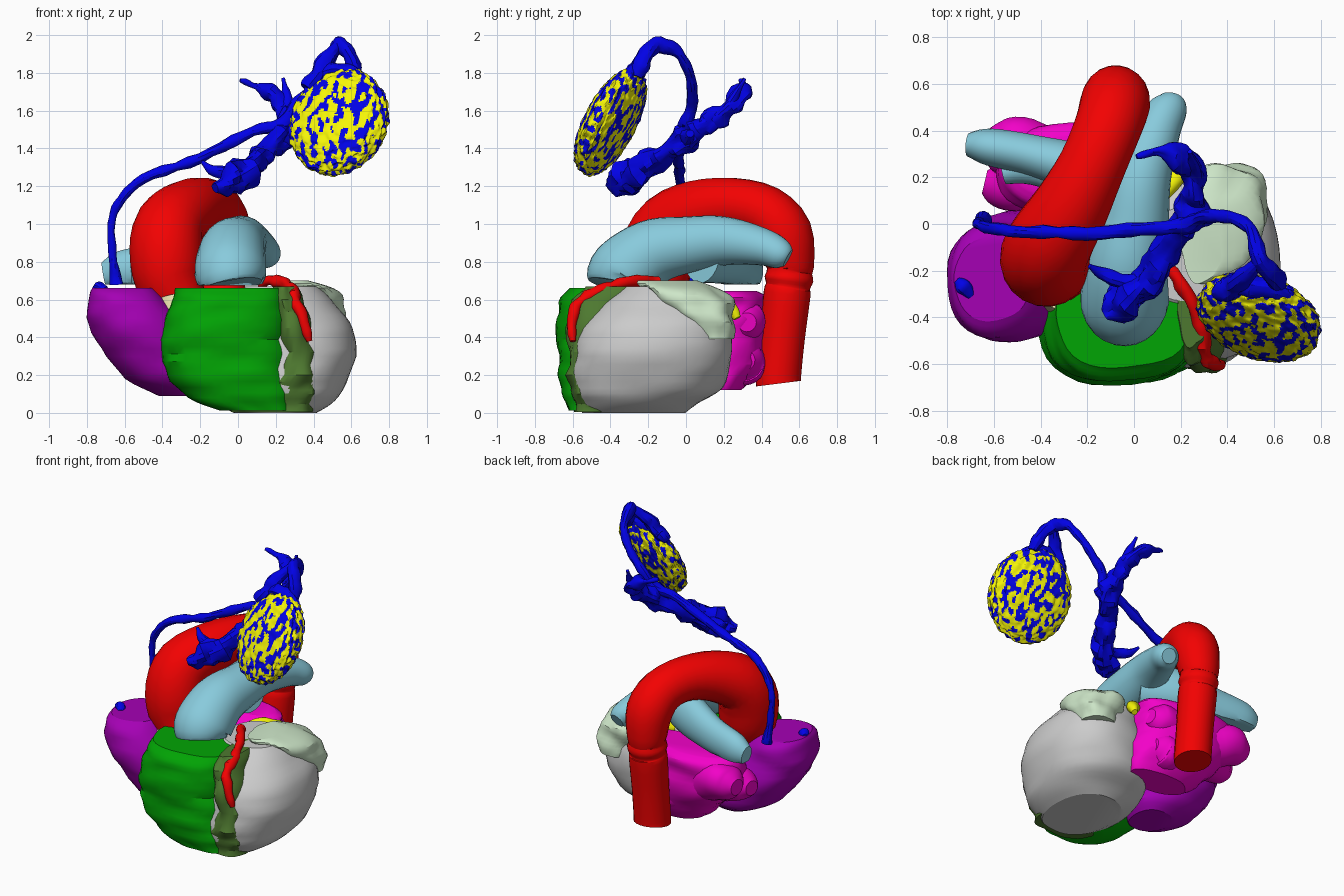
import bpy, bmesh, math
from mathutils import Vector, Matrix, noise

MATS = {}


def mat(name, rgb):
    m = bpy.data.materials.new(name)
    m.diffuse_color = (*[c ** 2.2 for c in rgb], 1)
    MATS[name] = m


for n, c in {"red": (0.95, 0.03, 0.03), "green": (0.03, 0.64, 0.05), "olive": (0.31, 0.47, 0.2),
             "mint": (0.8, 0.9, 0.78), "purple": (0.64, 0.02, 0.7), "magenta": (0.95, 0.03, 0.78),
             "sky": (0.53, 0.79, 0.86), "blue": (0.03, 0.03, 0.9), "yellow": (0.96, 0.96, 0.06),
             "cream": (0.92, 0.88, 0.68), "grey": (0.75, 0.75, 0.75)}.items():
    mat(n, c)


def finish(name, bm, colours, angle=28):
    bmesh.ops.recalc_face_normals(bm, faces=bm.faces)
    me = bpy.data.meshes.new(name)
    bm.to_mesh(me)
    bm.free()
    for c in colours:
        me.materials.append(MATS[c])
    me.shade_smooth()
    me.set_sharp_from_angle(angle=math.radians(angle))
    ob = bpy.data.objects.new(name, me)
    bpy.context.collection.objects.link(ob)
    return ob


def resample(rows, n):
    """Catmull-Rom through tuples of any length."""
    rows = [Vector(r) for r in rows]
    out = []
    for i in range(len(rows) - 1):
        p0, p1, p2 = rows[max(i - 1, 0)], rows[i], rows[i + 1]
        p3 = rows[min(i + 2, len(rows) - 1)]
        for j in range(n):
            t = j / n
            out.append(0.5 * (2 * p1 + (p2 - p0) * t + (2 * p0 - 5 * p1 + 4 * p2 - p3) * t * t
                              + (3 * p1 - p0 - 3 * p2 + p3) * t ** 3))
    return out + [rows[-1]]


def skin(name, rings, colour):
    bm = bmesh.new()
    vs = [[bm.verts.new(p) for p in ring] for ring in rings]
    k = len(vs[0])
    for a, b in zip(vs, vs[1:]):
        for i in range(k):
            bm.faces.new((a[i], a[(i + 1) % k], b[(i + 1) % k], b[i]))
    bm.faces.new(vs[0])
    bm.faces.new(vs[-1])
    return finish(name, bm, [colour])


def loft(name, colour, rows, wob=0.012, power=2.2, n=4, k=40):
    """Stack of horizontal slices: (z, cx, cy, rx, ry)."""
    rings = []
    for z, cx, cy, rx, ry in resample(rows, n):
        ring = []
        for i in range(k):
            a = math.tau * i / k
            c, s = math.cos(a), math.sin(a)
            f = (abs(c) ** power + abs(s) ** power) ** (-1 / power)
            f *= 1 + wob * 4 * noise.noise(Vector((c * 1.5, s * 1.5, z * 14)))
            ring.append((cx + rx * f * c, cy + ry * f * s, z))
        rings.append(ring)
    return skin(name, rings, colour)


def sweep(name, colour, rows, rough=0.0, n=5, k=24, freq=14, tall=1.0, floor=0.0):
    """Round tube along (x, y, z, radius); tall stretches it in z, floor flattens its underside."""
    pts = resample(rows, n)
    ps = [Vector(p[:3]) for p in pts]
    rings, nrm = [], None
    for i, p in enumerate(ps):
        t = (ps[min(i + 1, len(ps) - 1)] - ps[max(i - 1, 0)]).normalized()
        if nrm is None:
            nrm = t.orthogonal()
        nrm = (nrm - t * nrm.dot(t)).normalized()
        b = t.cross(nrm)
        ring = []
        for j in range(k):
            a = math.tau * j / k
            d = nrm * math.cos(a) + b * math.sin(a)
            r = pts[i][3]
            q = d * r * (1 + rough * noise.noise((p + d * r) * freq))
            q = p + Vector((q.x, q.y, q.z * tall))
            q.z = max(q.z, floor)
            ring.append(q)
        rings.append(ring)
    return skin(name, rings, colour)


# Ventricles and the wall between them
loft("left_ventricle", "grey", [(0, .2, -.28, .22, .27), (.05, .2, -.26, .3, .32), (.13, .22, -.21, .34, .4),
     (.3, .27, -.18, .35, .42), (.45, .28, -.16, .33, .39), (.58, .25, -.13, .26, .31),
     (.67, .23, -.13, .19, .2)], 0.008, 2.3)
loft("right_ventricle", "green", [(.012, .1, -.5, .19, .12), (.08, .02, -.46, .28, .19), (.2, -.04, -.43, .33, .24),
     (.35, -.07, -.4, .35, .28), (.5, -.06, -.4, .33, .28), (.61, -.05, -.4, .30, .26),
     (.66, -.05, -.39, .28, .23)], 0.018, 2.6)
loft("septum", "olive", [(.006, .2, -.47, .22, .12), (.1, .24, -.46, .19, .14), (.2, .31, -.46, .12, .16),
     (.45, .3, -.44, .1, .18), (.6, .26, -.41, .08, .18), (.67, .25, -.37, .06, .16)], 0.05)

# Atria
loft("right_atrium", "purple", [(.09, -.29, -.18, .13, .14), (.18, -.35, -.18, .24, .24), (.34, -.46, -.21, .27, .27),
     (.5, -.55, -.24, .25, .26), (.62, -.6, -.24, .19, .23), (.66, -.61, -.24, .16, .18)], 0.015)
loft("left_atrium", "magenta", [(.12, -.04, .18, .22, .11), (.22, -.09, .19, .29, .18), (.38, -.18, .21, .36, .21),
     (.53, -.22, .23, .38, .2), (.61, -.22, .24, .36, .18), (.645, -.22, .24, .31, .13)], 0.025)
for i, (x, y, z, r) in enumerate([(-.58, .34, .49, .11), (-.58, .17, .42, .1), (.08, .31, .48, .1), (.05, .3, .28, .11)]):
    sweep(f"pulmonary_vein_{i + 1}", "magenta",
          [(-.25, .24, .42, r * 1.3), (x * .7 - .07, y * .8 + .05, z, r * 1.2), (x, y, z, r),
           (x + math.copysign(.06, x), y + .01, z, r * .5)], 0.15, freq=6)
loft("left_atrial_appendage", "mint", [(.39, .44, .15, .11, .1), (.48, .42, .12, .15, .14), (.58, .38, .05, .18, .2),
     (.66, .34, -.04, .15, .2), (.7, .29, -.09, .09, .15)], 0.05)

# Aorta, with slight ridges on the descending part
sweep("aorta", "red", [(-.3, -.2, .58, .14), (-.36, -.17, .7, .185), (-.38, -.15, .86, .195), (-.36, -.08, .99, .185),
      (-.27, .07, 1.07, .165), (-.18, .25, 1.1, .145), (-.11, .42, 1.06, .145), (-.08, .52, .95, .15),
      (-.08, .55, .79, .13), (-.08, .548, .75, .12), (-.08, .545, .71, .13), (-.08, .54, .67, .118),
      (-.08, .535, .63, .125), (-.08, .51, .4, .12), (-.08, .49, .2, .12), (-.08, .49, .155, .12)], n=3, k=20)
sweep("aortic_root", "cream", [(-.28, -.26, .45, .14), (-.29, -.25, .52, .15), (-.3, -.23, .6, .14)])

# Pulmonary artery
sweep("pulmonary_trunk", "sky", [(-.03, -.36, .67, .16), (-.04, -.33, .74, .19), (-.03, -.18, .85, .175), (0, .0, .89, .15),
      (.03, .2, .91, .13), (.1, .4, .88, .1), (.15, .5, .84, .08), (.16, .54, .82, .05)], floor=.675)
sweep("pulmonary_right_branch", "sky", [(.02, .08, .85, .12), (-.2, .22, .83, .11), (-.42, .29, .78, .09),
      (-.62, .33, .75, .08), (-.71, .34, .73, .05)], tall=1.35, floor=.68)
sweep("pulmonary_lower_branch", "sky", [(-.1, .15, .8, .1), (-.4, .24, .75, .08), (-.56, .22, .73, .05)], floor=.68)

# Coronary vessels
sweep("coronary_artery", "red", [(.13, -.15, .69, .03), (.2, -.26, .7, .03), (.28, -.42, .66, .03), (.31, -.57, .58, .028),
      (.35, -.6, .48, .025), (.38, -.6, .38, .018)], 0.6)
sweep("coronary_vein", "yellow", [(.05, .06, .62, .03), (.12, .13, .62, .04), (.2, .23, .56, .04), (.22, .27, .5, .02)], 0.3)

# Implanted device: tilted disc with a mottled surface
bm = bmesh.new()
bmesh.ops.create_uvsphere(bm, u_segments=160, v_segments=110, radius=1)
tilt = (Matrix.Translation((.535, -.4, 1.54)) @ Matrix.Rotation(math.radians(-20), 4, 'Z')
        @ Matrix.Rotation(math.radians(-27), 4, 'X'))
for f in bm.faces:
    c = f.calc_center_median()
    f.material_index = int(noise.noise(Vector((c.x * 8, c.y * 5, c.z * 5.5 + c.x * 2))) > 0.06)
for v in bm.verts:
    p = v.co
    bump = 1 + 0.06 * noise.noise(p * 8)
    side = math.copysign(abs(p.y) ** .8, p.y)
    v.co = tilt @ Vector((p.x * .27 * bump, side * .11 * bump, p.z * .305 * bump))
finish("pulse_device", bm, ["yellow", "blue"])

# Device lead running over the arch to the right atrium
sweep("device_lead", "blue", [(.63, -.26, 1.78, .03), (.61, -.23, 1.86, .04), (.54, -.16, 1.955, .042), (.51, -.05, 1.91, .032),
      (.48, .0, 1.84, .026), (.4, .03, 1.74, .025), (.31, .03, 1.63, .03), (.24, .0, 1.53, .035), (.08, -.02, 1.49, .03),
      (-.2, -.04, 1.35, .028), (-.5, -.03, 1.24, .025), (-.62, -.02, 1.13, .025), (-.67, 0, 1.0, .022),
      (-.66, .01, .8, .024), (-.65, .02, .68, .035)], 0.5, k=12)
sweep("lead_header", "blue", [(.36, -.3, 1.72, .03), (.43, -.26, 1.81, .05), (.47, -.23, 1.87, .04),
      (.53, -.17, 1.95, .03)], 0.5, k=12)
sweep("device_rim", "blue", [(.38, -.26, 1.77, .03), (.5, -.27, 1.81, .045), (.62, -.29, 1.79, .035), (.68, -.33, 1.75, .02)],
      0.5, k=12)
sweep("lead_tip", "blue", [(-.76, -.24, .66, .015), (-.73, -.27, .66, .035), (-.7, -.31, .65, .015)], 0.4, k=12)

# Ragged vein crossing behind the device
sweep("subclavian_vein", "blue", [(-.12, -.39, 1.19, .035), (-.05, -.34, 1.22, .075), (.05, -.24, 1.28, .07),
      (.15, -.1, 1.38, .05), (.23, .02, 1.46, .065), (.27, .12, 1.53, .055), (.25, .22, 1.61, .05),
      (.2, .29, 1.68, .045), (.1, .31, 1.73, .03), (.01, .29, 1.76, .012)], 0.9, k=20)
sweep("vein_side_tip", "blue", [(.26, .15, 1.55, .04), (.26, .24, 1.65, .03), (.24, .31, 1.77, .012)], 0.5, k=12)
sweep("vein_left_tip", "blue", [(.02, -.26, 1.26, .04), (-.12, -.22, 1.28, .03), (-.19, -.18, 1.33, .012)], 0.5, k=12)
sweep("vein_device_link", "blue", [(.2, .02, 1.47, .05), (.27, .01, 1.46, .045), (.33, .02, 1.48, .02)],
      0.5, k=12)
